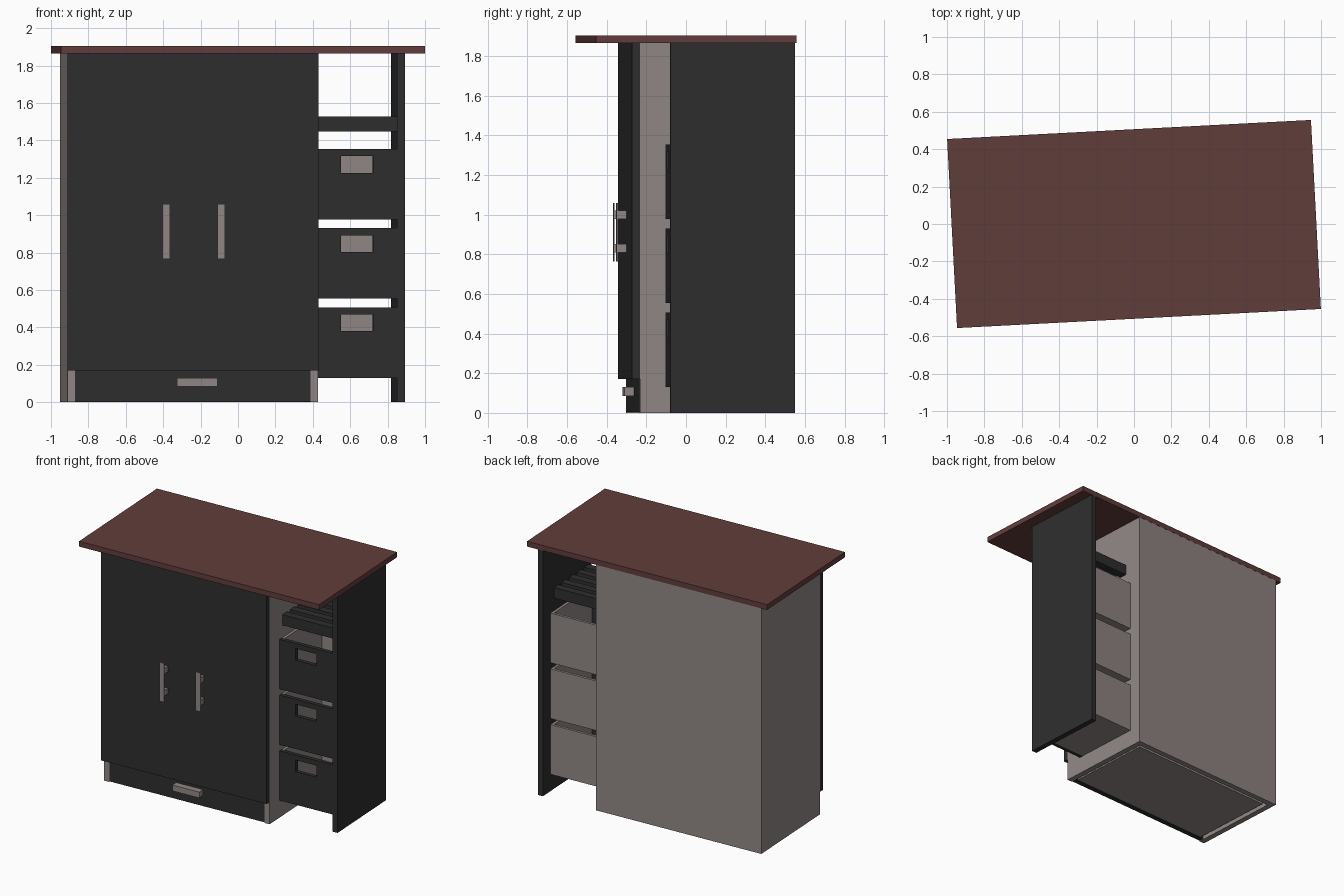
import bpy, bmesh, math
from mathutils import Matrix, Vector

if "Cube" in bpy.data.objects:
    bpy.data.objects.remove(bpy.data.objects["Cube"])

TURN = Matrix.Rotation(math.radians(3.0), 4, 'Z')   # whole unit is slightly turned


def material(name, r, g, b):
    m = bpy.data.materials.new(name)
    m.diffuse_color = (r, g, b, 1)
    m.use_nodes = True
    m.node_tree.nodes["Principled BSDF"].inputs["Base Color"].default_value = m.diffuse_color
    return m


DARK = material("charcoal", 0.027, 0.027, 0.027)
GREY = material("warm grey", 0.285, 0.245, 0.238)
RED = material("mahogany brown", 0.118, 0.047, 0.044)


def boxes(name, mat, *items):
    """One object from boxes given as (x0, x1, y0, y1, z0, z1)."""
    bm = bmesh.new()
    for x0, x1, y0, y1, z0, z1 in items:
        mtx = Matrix.Translation(Vector(((x0 + x1) / 2, (y0 + y1) / 2, (z0 + z1) / 2)))
        mtx = mtx @ Matrix.Diagonal((x1 - x0, y1 - y0, z1 - z0, 1))
        bmesh.ops.create_cube(bm, size=1, matrix=TURN @ mtx)
    me = bpy.data.meshes.new(name)
    bm.to_mesh(me)
    bm.free()
    me.materials.append(mat)
    ob = bpy.data.objects.new(name, me)
    bpy.context.collection.objects.link(ob)
    return ob


def tray(x0, x1, y0, y1, z0, z1, t=0.02):
    """Boxes of an open-topped drawer box."""
    return [(x0, x1, y0, y1, z0, z0 + t),
            (x0, x0 + t, y0, y1, z0 + t, z1), (x1 - t, x1, y0, y1, z0 + t, z1),
            (x0 + t, x1 - t, y0, y0 + t, z0 + t, z1), (x0 + t, x1 - t, y1 - t, y1, z0 + t, z1)]


L, R, F, B, TOP, T = -0.927, 0.416, -0.255, 0.505, 1.865, 0.042
MID = (L + R) / 2

# worktop
boxes("worktop", RED, (-0.974, 0.974, -0.506, 0.506, TOP, 1.905))

# cabinet carcass: sides, back, floor above the plinth drawer
boxes("cabinet_body", GREY,
      (L, L + T, F, B, 0, TOP), (R - T, R, F, B, 0, TOP),
      (L + T, R - T, B - T, B, 0, TOP), (L + T, R - T, F, B - T, 0.172, 0.21))

# doors
boxes("doors", DARK, (L, MID, F - 0.04, F, 0.17, TOP), (MID, R, F - 0.04, F, 0.17, TOP))

# door handles: thin bar on two stems
for side, s in (("left", -1), ("right", 1)):
    c = MID + s * 0.147
    boxes(side + "_door_handle", GREY,
          (c - 0.02, c + 0.02, -0.346, -0.34, 0.765, 1.06),
          *[(c - 0.018, c + 0.018, -0.34, -0.295, z, z + 0.043) for z in (0.808, 0.977)])

# plinth drawer
boxes("plinth_drawer_front", DARK, (L + T, R - T, F, F + 0.035, 0.005, 0.17))
boxes("plinth_drawer_box", GREY, *tray(L + T + 0.025, R - T - 0.025, F + 0.035, B - T - 0.03, 0.01, 0.15))
boxes("plinth_drawer_handle", GREY, (-0.343, -0.125, -0.303, F, 0.085, 0.13))

# right end panel
PX, PF = 0.846, -0.126
boxes("end_panel", DARK, (PX, 0.887, PF, B, 0, TOP))

# three drawers with cut-out grips
HX0, HX1 = 0.546, 0.716
for i in range(3):
    z0 = 0.13 + i * 0.4235
    z1 = z0 + 0.377
    h0, h1 = z1 - 0.127, z1 - 0.038
    yb = PF + 0.03
    boxes(f"drawer_front_{i + 1}", DARK,
          (R, HX0, PF, yb, z0, z1), (HX1, PX, PF, yb, z0, z1),
          (HX0, HX1, PF, yb, z0, h0), (HX0, HX1, PF, yb, h1, z1))
    parts = tray(R + 0.002, PX - 0.002, yb, 0.41, z0, z1)
    parts.pop(3)                                      # the front panel closes this side
    boxes(f"drawer_box_{i + 1}", GREY, *parts)
    boxes(f"drawer_liner_{i + 1}", RED, (R + 0.022, PX - 0.022, yb, 0.39, z0 + 0.02, z0 + 0.026))

# slatted rack above the drawers
boxes("slat_rack", DARK,
      *[(R, PX, -0.09 + k * 0.098, -0.09 + k * 0.098 + 0.058, 1.447, 1.527) for k in range(5)])
